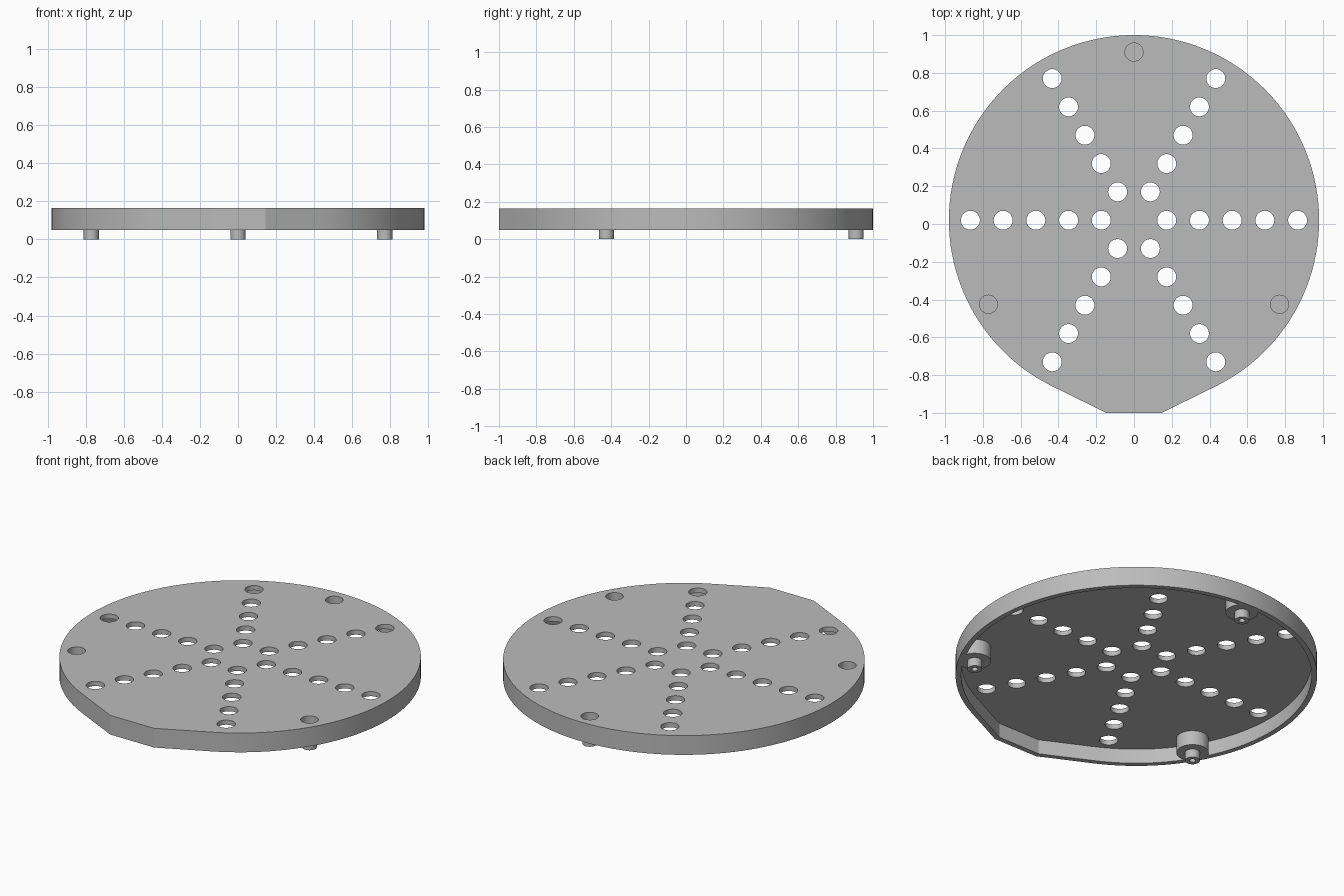
import bpy, bmesh
from math import cos, sin, pi, radians, sqrt

cube = bpy.data.objects.get("Cube")
if cube:
    bpy.data.objects.remove(cube, do_unlink=True)

CY = 0.02                         # centre of the disc in y
RADIUS, WALL = 0.98, 0.03
Z_RIM, Z_CEILING, Z_TOP = 0.05, 0.137, 0.165
HOLE_R = 0.05
TANGENT = radians(63.9)           # where the nose leaves the circle

grey = bpy.data.materials.new("plain_grey")
grey.use_nodes = True
grey.diffuse_color = (0.5, 0.5, 0.5, 1)
grey.node_tree.nodes["Principled BSDF"].inputs["Base Color"].default_value = (0.5, 0.5, 0.5, 1)


def circle(x, y, r, n=40):
    return [(x + r * cos(2 * pi * i / n), y + r * sin(2 * pi * i / n)) for i in range(n)]


def outline(inset, n=144):
    """Round plate with a flat tapered nose at the front."""
    r = RADIUS - inset
    sweep = pi + 2 * TANGENT
    pts = [(r * cos(-TANGENT + sweep * i / n), CY + r * sin(-TANGENT + sweep * i / n))
           for i in range(n + 1)]
    nose_y = inset - 1
    nose_x = (r + sin(TANGENT) * (nose_y - CY)) / cos(TANGENT)
    return pts + [(-nose_x, nose_y), (nose_x, nose_y)]


def prisms(name, shapes):
    """One object made of upright prisms: (points, bottom, top)."""
    bm = bmesh.new()
    for pts, z0, z1 in shapes:
        low = [bm.verts.new((x, y, z0)) for x, y in pts]
        high = [bm.verts.new((x, y, z1)) for x, y in pts]
        bm.faces.new(low[::-1])
        bm.faces.new(high)
        for i in range(len(pts)):
            j = (i + 1) % len(pts)
            bm.faces.new((low[i], low[j], high[j], high[i]))
    mesh = bpy.data.meshes.new(name)
    bm.to_mesh(mesh)
    bm.free()
    mesh.materials.append(grey)
    obj = bpy.data.objects.new(name, mesh)
    bpy.context.collection.objects.link(obj)
    return obj


def select(obj):
    bpy.ops.object.select_all(action='DESELECT')
    obj.select_set(True)
    bpy.context.view_layer.objects.active = obj


def combine(body, tool, operation):
    mod = body.modifiers.new(tool.name, 'BOOLEAN')
    mod.object, mod.operation, mod.solver = tool, operation, 'EXACT'
    select(body)
    bpy.ops.object.modifier_apply(modifier=mod.name)
    bpy.data.objects.remove(tool, do_unlink=True)


# Three mounts, one at the back and two at the front sides
mounts = [(0.89 * cos(radians(a)), CY + 0.89 * sin(radians(a))) for a in (90, 210, 330)]

# Plate, hollow underneath, with bosses inside the rim
plate = prisms("perforated_plate", [(outline(0), Z_RIM, Z_TOP)])
combine(plate, prisms("cavity", [(outline(WALL), -0.1, Z_CEILING)]), 'DIFFERENCE')
combine(plate, prisms("bosses", [(circle(x, y, 0.088), Z_RIM, 0.15) for x, y in mounts]), 'UNION')

# Six rows of five through holes, and a blind hole over each boss
cuts = []
for arm in range(6):
    for step in range(1, 6):
        d = 0.1732 * step
        cuts.append((circle(d * cos(arm * pi / 3), CY + d * sin(arm * pi / 3), HOLE_R),
                     0.1, 0.3))
cuts += [(circle(x, y, 0.048), 0.085, 0.3) for x, y in mounts]
combine(plate, prisms("holes", cuts), 'DIFFERENCE')

# Hollow pegs under the bosses
parts = [plate]
for label, (x, y) in zip(("back", "right", "left"), mounts):
    peg = prisms(label + "_peg", [(circle(x, y, 0.04), 0, Z_RIM + 0.005)])
    combine(peg, prisms("peg_bore", [(circle(x, y, 0.017, 24), -0.1, 0.04)]), 'DIFFERENCE')
    parts.append(peg)

for obj in parts:
    select(obj)
    bpy.ops.object.shade_smooth_by_angle(angle=radians(20))
